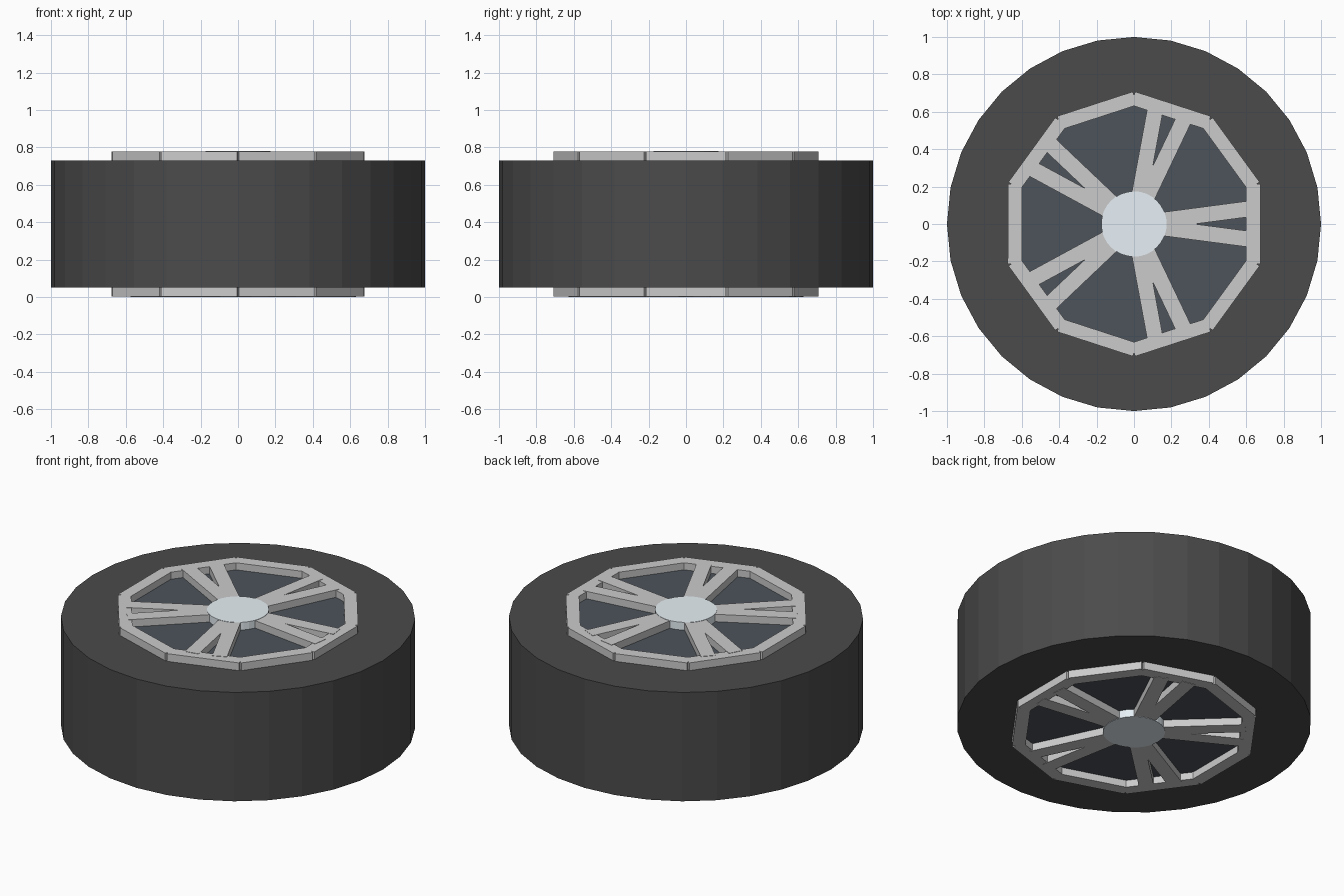
import bpy, math
from mathutils import Matrix

if "Cube" in bpy.data.objects:
    bpy.data.objects.remove(bpy.data.objects["Cube"])

MID = 0.39  # the wheel is mirrored about this height


def paint(obj, name, rgb):
    mat = bpy.data.materials.new(name)
    mat.diffuse_color = (*rgb, 1)
    mat.use_nodes = True
    mat.node_tree.nodes["Principled BSDF"].inputs["Base Color"].default_value = mat.diffuse_color
    obj.data.materials.append(mat)


def disc(name, radius, height):
    bpy.ops.mesh.primitive_cylinder_add(vertices=32, radius=radius, depth=height,
                                        location=(0, 0, MID))
    obj = bpy.context.object
    obj.name = name
    return obj


def radial_box(name, r0, r1, width, height, angle):
    # box reaching from radius r0 to r1, turned about the axle
    bpy.ops.mesh.primitive_cube_add(size=1)
    obj = bpy.context.object
    obj.name = name
    turn = Matrix.Rotation(math.radians(angle), 4, 'Z')
    place = Matrix.Translation(((r0 + r1) / 2, 0, MID))
    size = Matrix.Diagonal((r1 - r0, width, height, 1))
    obj.data.transform(turn @ place @ size)
    return obj


# Tyre, dark backing plate and hub cap
tyre = disc("tyre", 1.0, 0.678)
paint(tyre, "rubber", (0.07, 0.07, 0.07))
plate = disc("backing_plate", 0.65, 0.686)
paint(plate, "dark_plate", (0.073, 0.087, 0.104))
hub = disc("hub", 0.175, 0.782)
paint(hub, "hub_metal", (0.8, 0.88, 0.93))

# Ten-sided rim of straight bars
for i in range(10):
    radial_box(f"rim_bar_{i + 1}", 0.60, 0.675, 0.426, 0.774, i * 36)

# Five V-shaped pairs of spokes
for i in range(5):
    for side, lean in (("a", -7.5), ("b", 7.5)):
        radial_box(f"spoke_{i + 1}{side}", 0.05, 0.63, 0.085, 0.778, i * 72 + lean)
